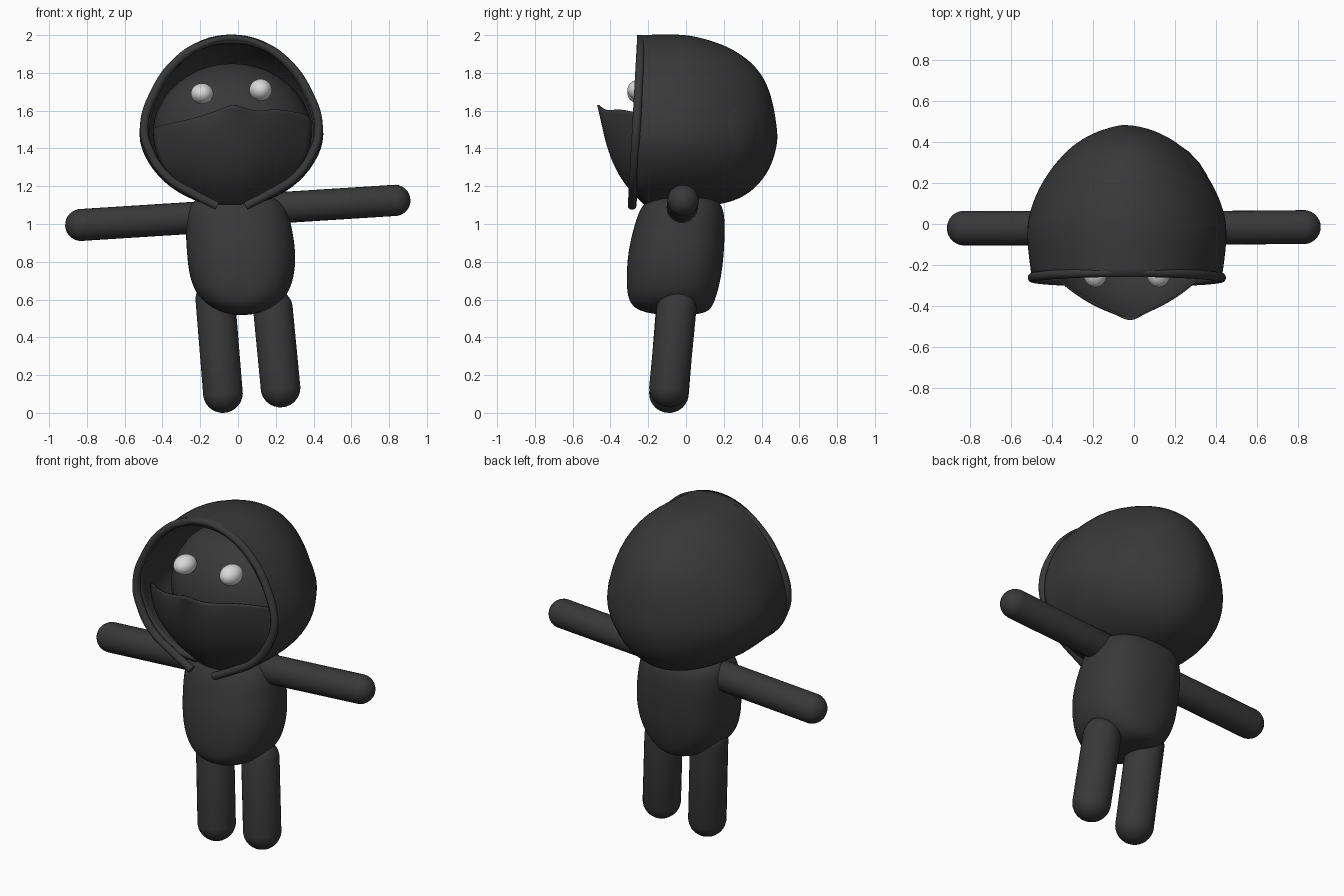
import bpy, bmesh, math
from mathutils import Vector

if "Cube" in bpy.data.objects:
    bpy.data.objects.remove(bpy.data.objects["Cube"])


def material(name, v):
    m = bpy.data.materials.new(name)
    m.diffuse_color = (v, v, v, 1)
    m.use_nodes = True
    m.node_tree.nodes["Principled BSDF"].inputs["Base Color"].default_value = m.diffuse_color
    return m


cloth = material("dark cloth", 0.04)
white = material("eye white", 0.7)


def finish(name, bm, mat, subsurf=0, thick=0):
    bmesh.ops.recalc_face_normals(bm, faces=bm.faces)
    me = bpy.data.meshes.new(name)
    bm.to_mesh(me)
    bm.free()
    me.materials.append(mat)
    for p in me.polygons:
        p.use_smooth = True
    ob = bpy.data.objects.new(name, me)
    bpy.context.collection.objects.link(ob)
    if subsurf:
        s = ob.modifiers.new("smooth", 'SUBSURF')
        s.levels = s.render_levels = subsurf
    if thick:
        s = ob.modifiers.new("wall", 'SOLIDIFY')
        s.thickness = thick
        s.offset = -1
    return ob


def loft(rings, closed=True, start=None, end=None):
    """Skin rows of points, with optional pole points at the ends."""
    bm = bmesh.new()
    rows = [[bm.verts.new(p) for p in r] for r in rings]
    n = len(rows[0])
    idx = [(i, (i + 1) % n) for i in range(n if closed else n - 1)]
    for a, b in zip(rows, rows[1:]):
        for i, j in idx:
            bm.faces.new((a[i], a[j], b[j], b[i]))
    for pole, row in ((start, rows[0]), (end, rows[-1])):
        if pole:
            v = bm.verts.new(pole)
            for i, j in idx:
                bm.faces.new((row[i], row[j], v))
    return bm


def capsule(name, a, b, r):
    a, b = Vector(a), Vector(b)
    bm = bmesh.new()
    bmesh.ops.create_uvsphere(bm, u_segments=28, v_segments=15, radius=r)
    rot = (b - a).to_track_quat('Z', 'Y')
    for v in bm.verts:
        if v.co.z > 0:
            v.co.z += (b - a).length
        v.co = a + rot @ v.co
    return finish(name, bm, cloth)


def ellipsoid(name, c, r, mat):
    bm = bmesh.new()
    bmesh.ops.create_uvsphere(bm, u_segments=32, v_segments=20, radius=1)
    for v in bm.verts:
        v.co = Vector([c[i] + v.co[i] * r[i] for i in range(3)])
    return finish(name, bm, mat)


# Arms and legs
capsule("left_arm", (-0.83, -0.02, 0.995), (-0.2, -0.02, 1.035), 0.085)
capsule("right_arm", (0.83, -0.015, 1.125), (0.2, -0.02, 1.085), 0.083)
capsule("left_leg", (-0.08, -0.09, 0.106), (-0.12, -0.05, 0.6), 0.106)
capsule("right_leg", (0.225, -0.09, 0.135), (0.185, -0.05, 0.55), 0.106)

# Body: rounded squarish rings (z, x min, x max, y min, y max)
body = [(0.525, -0.08, 0.11, -0.2, 0.1), (0.555, -0.15, 0.19, -0.285, 0.14),
        (0.62, -0.22, 0.265, -0.315, 0.165), (0.72, -0.262, 0.302, -0.318, 0.19),
        (0.85, -0.275, 0.312, -0.312, 0.205), (1.0, -0.283, 0.285, -0.275, 0.21),
        (1.1, -0.27, 0.262, -0.24, 0.2), (1.15, -0.2, 0.2, -0.17, 0.14)]


def oval(z, x0, x1, y0, y1, n=20, k=0.85):
    pts = []
    for i in range(n):
        c, s = math.cos(math.tau * i / n), math.sin(math.tau * i / n)
        pts.append(((x0 + x1) / 2 + (x1 - x0) / 2 * math.copysign(abs(c) ** k, c),
                    (y0 + y1) / 2 + (y1 - y0) / 2 * math.copysign(abs(s) ** k, s), z))
    return pts


finish("body", loft([oval(*b) for b in body], True, (0.01, -0.05, 0.515), (0, -0.02, 1.16)),
       cloth, 2)

# Head inside the hood, with eyes
ellipsoid("head", (-0.03, 0.1, 1.48), (0.42, 0.36, 0.37), cloth)
ellipsoid("left_eye", (-0.19, -0.235, 1.69), (0.06, 0.075, 0.055), white)
ellipsoid("right_eye", (0.12, -0.235, 1.71), (0.06, 0.075, 0.058), white)

# Hood: egg outline (half width, height fraction) swept from rim to back
CX = -0.035
half = [(0, 0), (0.41, 0.05), (0.73, 0.155), (0.94, 0.31), (1.0, 0.46),
        (0.86, 0.69), (0.62, 0.865), (0.32, 0.97), (0, 1)]
egg = half + [(-w, t) for w, t in half[-2:0:-1]]
stations = [(-0.26, 0.47, 2.0, 1.08), (-0.08, 0.495, 2.005, 1.08), (0.02, 0.49, 2.0, 1.085),
            (0.12, 0.46, 1.975, 1.09), (0.22, 0.41, 1.94, 1.105), (0.32, 0.335, 1.88, 1.145),
            (0.4, 0.25, 1.8, 1.22), (0.455, 0.145, 1.68, 1.31), (0.48, 0.05, 1.52, 1.41)]
rings = []
for k, (y, w, zt, zb) in enumerate(stations):
    ring = []
    for u, t in egg:
        yy = -0.13 if k == 0 and t == 0 else y
        tt = 0.5 + (t - 0.5) * 1.02
        ring.append((CX + u * w * 1.02, yy, zb + (zt - zb) * tt))
    rings.append(ring)
finish("hood", loft(rings, True, None, (CX - 0.02, 0.485, 1.46)), cloth, 2, 0.03)

# Rolled rim along the hood opening, ending in two tips under the chin
side = [(0.075, 1.095), (0.2, 1.16), (0.34, 1.25), (0.43, 1.38), (0.462, 1.51),
        (0.405, 1.70), (0.29, 1.86), (0.15, 1.95)]
path = side + [(0, 1.975)] + [(-x, z) for x, z in side[::-1]]
cu = bpy.data.curves.new("hood_rim", 'CURVE')
cu.dimensions = '3D'
cu.bevel_depth = 0.023
cu.bevel_resolution = 3
cu.use_fill_caps = True
sp = cu.splines.new('BEZIER')
sp.bezier_points.add(len(path) - 1)
for p, (x, z) in zip(sp.bezier_points, path):
    p.co = (CX + x, -0.235 - 0.05 * (2 - z) / 0.9, z)
    p.handle_left_type = p.handle_right_type = 'AUTO'
cu.materials.append(cloth)
rim = bpy.data.objects.new("hood_rim", cu)
bpy.context.collection.objects.link(rim)
bpy.context.view_layer.objects.active = rim
rim.select_set(True)
bpy.ops.object.convert(target='MESH')

# Face mask: top edge rises to a point, rows shrink toward the chin
top = [(-0.45, -0.2, 1.51), (-0.37, -0.28, 1.53), (-0.28, -0.345, 1.55), (-0.18, -0.4, 1.575),
       (-0.09, -0.44, 1.61), (-0.02, -0.485, 1.64), (0.05, -0.44, 1.605), (0.12, -0.405, 1.60),
       (0.21, -0.36, 1.61), (0.3, -0.29, 1.595), (0.395, -0.2, 1.57)]
rows = [top]
for z, x0, x1, yc in ((1.53, -0.45, 0.39, -0.455), (1.42, -0.44, 0.38, -0.43),
                      (1.32, -0.40, 0.34, -0.395), (1.23, -0.32, 0.26, -0.345),
                      (1.16, -0.22, 0.16, -0.285), (1.1, -0.12, 0.08, -0.22)):
    row = []
    for i in range(11):
        u = i / 5 - 1
        f = 0.5 * (z - 1.1) / 0.43   # slanted rows below the edge
        row.append((x0 + (x1 - x0) * i / 10, yc + (-0.2 - yc) * abs(u) ** 1.8,
                    z + f * (top[i][2] - 1.6)))
    rows.append(row)
finish("face_mask", loft(rows, False), cloth, 2, 0.008)
